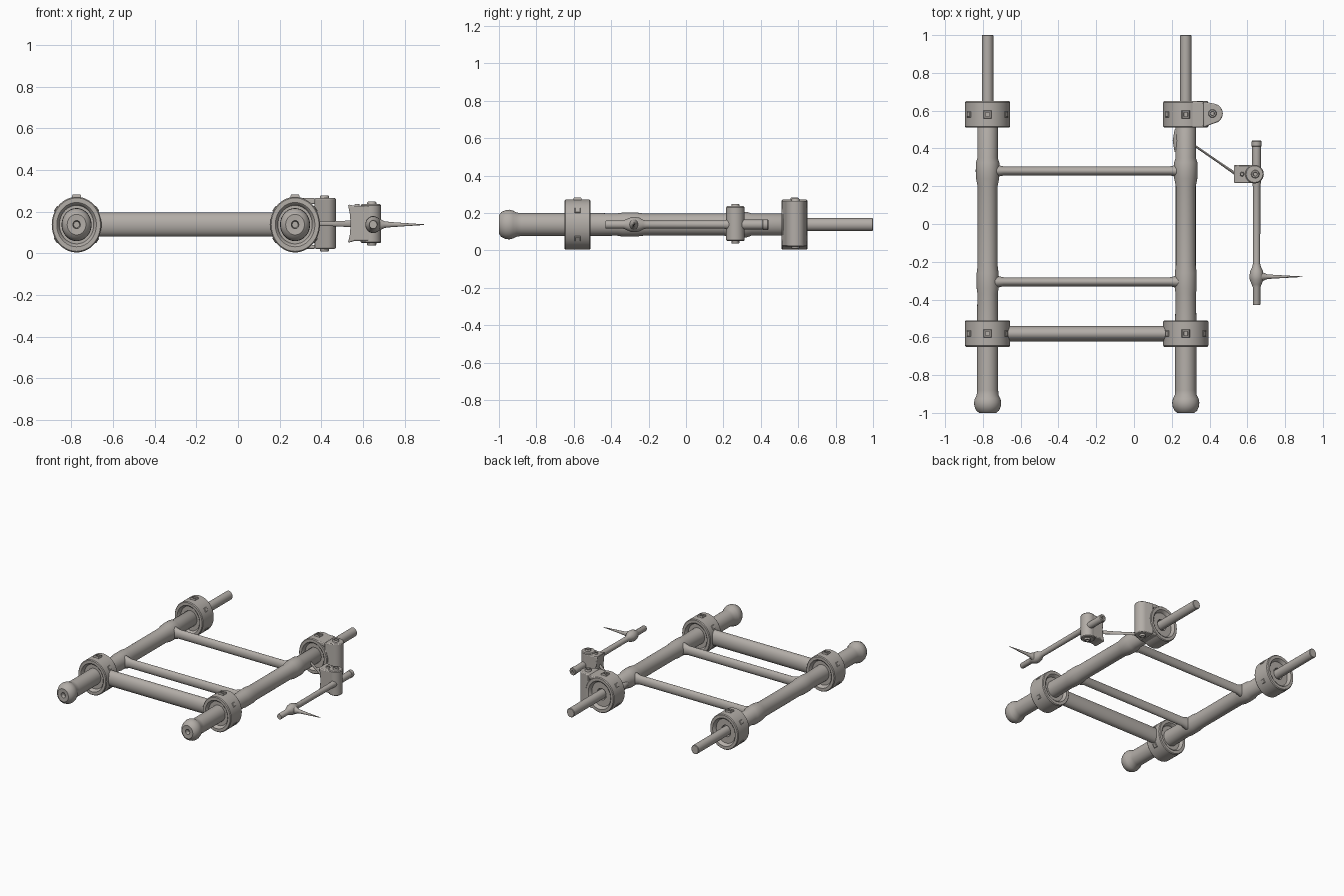
import bpy, bmesh, math
from mathutils import Vector

if "Cube" in bpy.data.objects:
    bpy.data.objects.remove(bpy.data.objects["Cube"])

grey = bpy.data.materials.new("warm grey metal")
grey.diffuse_color = (0.45, 0.42, 0.39, 1)
grey.use_nodes = True
grey.node_tree.nodes["Principled BSDF"].inputs["Base Color"].default_value = grey.diffuse_color
ZC = 0.138  # height of the frame's centre plane


def finish(name, bm, angle=35):
    bmesh.ops.recalc_face_normals(bm, faces=bm.faces)
    me = bpy.data.meshes.new(name)
    bm.to_mesh(me)
    bm.free()
    ob = bpy.data.objects.new(name, me)
    bpy.context.collection.objects.link(ob)
    me.materials.append(grey)
    bpy.context.view_layer.objects.active = ob
    ob.select_set(True)
    bpy.ops.object.shade_smooth_by_angle(angle=math.radians(angle))
    ob.select_set(False)
    return ob


def lathe(name, profile, origin, axis, up=(0, 0, 1), su=1.0, sv=1.0, n=40, phase=0.0, closed=False):
    """Spin (radius, distance) points round an axis; su and sv flatten the section."""
    a = Vector(axis).normalized()
    v = Vector(up)
    u = a.cross(v).normalized()
    v = u.cross(a).normalized()
    o = Vector(origin)
    bm = bmesh.new()
    rings = []
    for r, t in profile:
        ring = []
        for i in range(n):
            w = 2 * math.pi * i / n + phase
            ring.append(bm.verts.new(o + a * t + u * (r * su * math.cos(w)) + v * (r * sv * math.sin(w))))
        rings.append(ring)
    pairs = list(zip(rings, rings[1:]))
    if closed:
        pairs.append((rings[-1], rings[0]))
    for p, q in pairs:
        for i in range(n):
            j = (i + 1) % n
            bm.faces.new((p[i], p[j], q[j], q[i]))
    if not closed:
        bm.faces.new(rings[0])
        bm.faces.new(rings[-1])
    return finish(name, bm)


def prism(name, outline, lo, hi, flat="z"):
    """Extrude an outline along z (xy points) or along y (xz points)."""
    bm = bmesh.new()
    place = (lambda p, h: (p[0], p[1], h)) if flat == "z" else (lambda p, h: (p[0], h, p[1]))
    A = [bm.verts.new(place(p, lo)) for p in outline]
    B = [bm.verts.new(place(p, hi)) for p in outline]
    bm.faces.new(A)
    bm.faces.new(B)
    for i in range(len(A)):
        j = (i + 1) % len(A)
        bm.faces.new((A[i], A[j], B[j], B[i]))
    ob = finish(name, bm)
    bev = ob.modifiers.new("soft edges", "BEVEL")
    bev.width, bev.segments, bev.limit_method = 0.006, 2, "ANGLE"
    bev.angle_limit = math.radians(40)
    return ob


def bolt(name, x, y, z, up, r=0.022):
    """Bolt head with a dimple, pointing up or down."""
    lathe(name, [(r, -0.03), (r, 0.008), (r * 0.85, 0.013), (r * 0.5, 0.013), (r * 0.45, 0.003)],
          (x, y, z), (0, 0, up), up=(0, 1, 0), n=20)


rod = [(0.014, -0.97), (0.018, -0.998), (0.045, -1.0), (0.06, -0.988), (0.07, -0.965), (0.072, -0.945),
       (0.068, -0.925), (0.058, -0.905), (0.056, -0.88), (0.056, -0.5), (0.054, -0.37), (0.058, -0.34),
       (0.058, -0.26), (0.053, -0.22), (0.053, 0.2), (0.061, 0.24), (0.063, 0.28), (0.062, 0.325),
       (0.054, 0.35), (0.054, 0.585), (0.048, 0.595), (0.031, 0.597), (0.031, 0.997), (0.028, 1.0)]
# ring with a recessed face at both ends
ring = [(0.04, -0.045), (0.085, -0.045), (0.093, -0.066), (0.098, -0.07), (0.118, -0.07), (0.123, -0.064),
        (0.123, 0.064), (0.118, 0.07), (0.098, 0.07), (0.093, 0.066), (0.085, 0.045), (0.04, 0.045)]

for side, x in (("left", -0.775), ("right", 0.274)):
    lathe(side + "_rail", rod, (x, 0, ZC), (0, 1, 0), sv=1.1, n=48)
    for end, y in (("front", -0.58), ("back", 0.58)):
        lathe(f"{side}_{end}_collar", ring, (x, y, ZC), (0, 1, 0), su=0.97, sv=1.085, n=56, closed=True)
        # square bolt on top, small studs round the collar
        lathe(f"{side}_{end}_top_bolt", [(0.03, -0.02), (0.03, 0.008), (0.026, 0.013), (0.016, 0.013), (0.014, 0.004)],
              (x, y, ZC + 0.131), (0, 0, 1), up=(0, 1, 0), n=4, phase=math.pi / 4)
        for k in (35, 145, 215, 325):
            if side == "right" and end == "back" and k in (35, 325):
                continue
            d = Vector((math.cos(math.radians(k)), 0, math.sin(math.radians(k))))
            base = (x + d.x * 0.118, y, ZC + d.z * 0.130)
            lathe(f"{side}_{end}_stud", [(0.022, -0.03), (0.022, 0.003), (0.017, 0.006)],
                  base, d, up=(0, 1, 0), n=4, phase=math.pi / 4)

# cross bars between the rails
for name, y, ry, rz in (("back_cross_bar", 0.281, 0.024, 0.034), ("middle_cross_bar", -0.306, 0.024, 0.034),
                        ("front_cross_bar", -0.58, 0.041, 0.058)):
    flare = 1.0 if name.startswith("front") else 1.4
    lathe(name, [(flare, -0.775), (flare, -0.735), (1, -0.69), (1, 0.19), (flare, 0.235), (flare, 0.275)],
          (0, y, ZC), (1, 0, 0), su=ry, sv=rz, n=32)

# lug on the right back collar
arc = [(0.418 + 0.052 * math.cos(t), 0.585 + 0.052 * math.sin(t))
       for t in (math.radians(-80 + 160 * i / 14) for i in range(15))]
prism("collar_lug", [(0.368, 0.512)] + arc + [(0.368, 0.648)], 0.022, 0.265)
prism("lug_top_web", [(0.28, 0.512), (0.37, 0.512), (0.37, 0.648), (0.28, 0.648)], 0.236, 0.265)
prism("lug_bottom_web", [(0.32, 0.512), (0.37, 0.512), (0.37, 0.648), (0.32, 0.648)], 0.022, 0.04)
bolt("lug_top_bolt", 0.415, 0.585, 0.265, 1)
bolt("lug_bottom_bolt", 0.415, 0.585, 0.022, -1)

# thin link from the rail to the arm clamp
start, end = Vector((0.27, 0.45, ZC + 0.004)), Vector((0.56, 0.25, ZC + 0.004))
length = (end - start).length
lathe("link_rod", [(0.8, 0), (0.8, length * 0.6), (1.2, length)], start, end - start, su=0.007, sv=0.014, n=16)
lathe("link_root", [(0.02, -0.06), (0.03, 0), (0.02, 0.06)], (0.235, 0.44, ZC), (0, 1, 0), n=16)

# clamp: waisted block and upright barrel
prism("clamp_block", [(0.528, 0.235), (0.537, 0.19), (0.541, 0.14), (0.537, 0.09), (0.528, 0.05),
                      (0.56, 0.06), (0.645, 0.06), (0.645, 0.228), (0.56, 0.228)], 0.216, 0.312, "y")
lathe("clamp_barrel", [(0.044, 0.05), (0.049, 0.055), (0.049, 0.23), (0.044, 0.236)], (0.638, 0.264, 0),
      (0, 0, 1), up=(0, 1, 0))
bolt("clamp_top_bolt", 0.642, 0.264, 0.235, 1)
bolt("clamp_bottom_bolt", 0.642, 0.264, 0.05, -1)
bolt("clamp_small_top_bolt", 0.572, 0.264, 0.225, 1, 0.012)

# arm with a knuckle, and the spike pointing sideways
lathe("arm_rod", [(0.018, -0.43), (0.02, -0.425), (0.02, -0.335), (0.026, -0.32), (0.036, -0.295), (0.038, -0.275),
                  (0.034, -0.25), (0.024, -0.23), (0.019, -0.21), (0.02, 0.2), (0.024, 0.23), (0.024, 0.41),
                  (0.026, 0.412), (0.026, 0.437), (0.022, 0.442), (0.01, 0.442), (0.009, 0.43)],
      (0.649, 0, ZC), (0, 1, 0), sv=1.08, n=32)
lathe("spike", [(0.03, 0), (0.022, 0.035), (0.013, 0.055), (0.01, 0.09), (0.006, 0.16), (0.0015, 0.243)],
      (0.649, -0.279, ZC), (1, 0, 0), sv=1.2, n=20)
